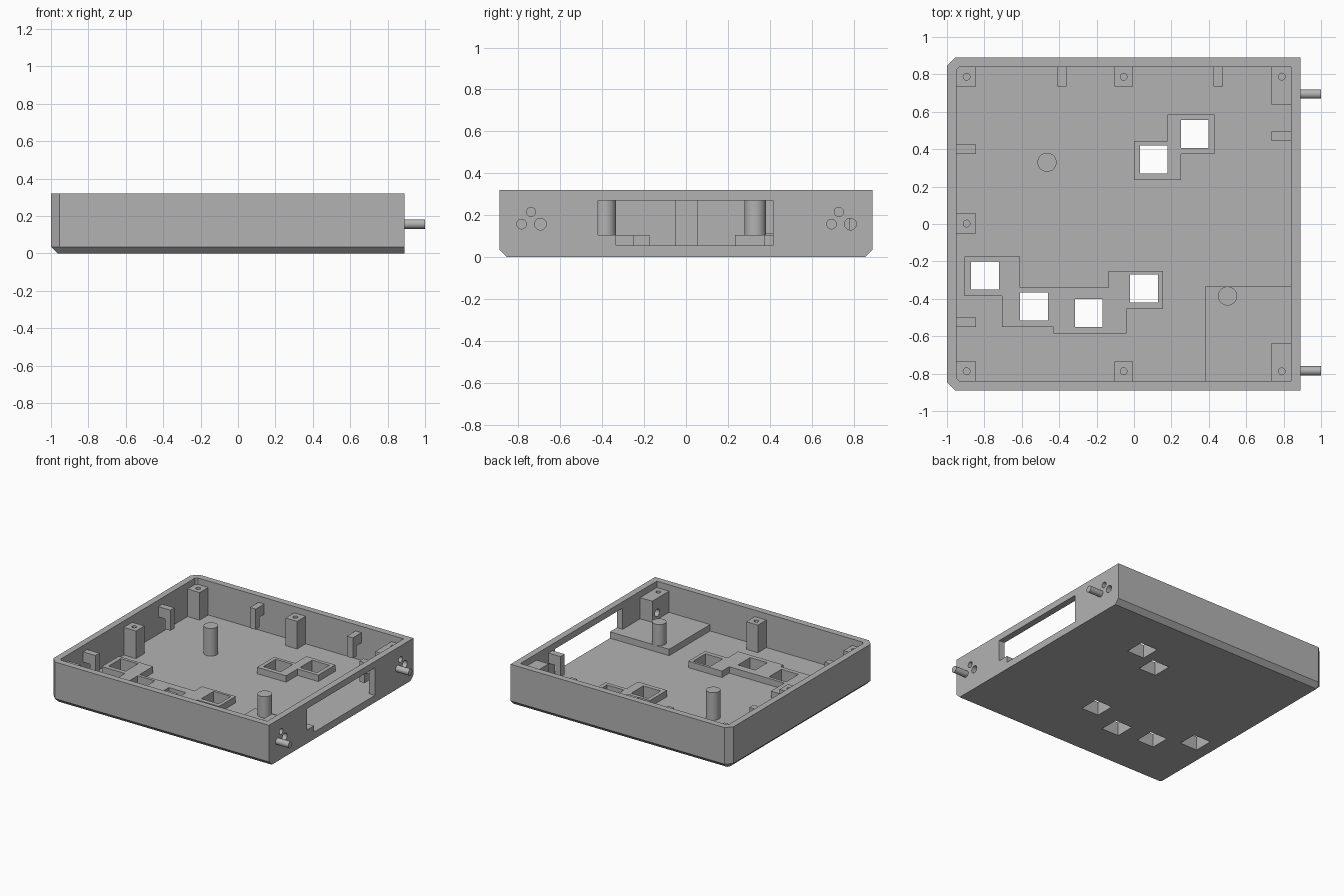
import bpy, bmesh, math

cube = bpy.data.objects.get("Cube")
if cube:
    bpy.data.objects.remove(cube, do_unlink=True)

grey = bpy.data.materials.new("plain grey")
grey.use_nodes = True
colour = (0.45, 0.45, 0.45, 1)
grey.diffuse_color = colour
grey.node_tree.nodes["Principled BSDF"].inputs["Base Color"].default_value = colour

FLOOR, PAD, POST, RIM = 0.055, 0.105, 0.27, 0.32


def finish(name, bm):
    bmesh.ops.recalc_face_normals(bm, faces=bm.faces[:])
    mesh = bpy.data.meshes.new(name)
    bm.to_mesh(mesh)
    bm.free()
    mesh.materials.append(grey)
    ob = bpy.data.objects.new(name, mesh)
    bpy.context.collection.objects.link(ob)
    return ob


def loft(name, rings):
    """Solid through matching rings of points, capped at both ends."""
    bm = bmesh.new()
    loops = [[bm.verts.new(p) for p in ring] for ring in rings]
    n = len(loops[0])
    for a, b in zip(loops, loops[1:]):
        for i in range(n):
            j = (i + 1) % n
            bm.faces.new((a[i], a[j], b[j], b[i]))
    bm.faces.new(loops[0])
    bm.faces.new(loops[-1])
    return finish(name, bm)


def prism(name, outline, z0, z1):
    return loft(name, [[(x, y, z) for x, y in outline] for z in (z0, z1)])


def box(name, x0, x1, y0, y1, z0, z1):
    return prism(name, [(x0, y0), (x1, y0), (x1, y1), (x0, y1)], z0, z1)


def rod(name, a, b, c, lo, hi, r, axis="Z"):
    """Cylinder from lo to hi: centre (a, b) for Z, or (b, c) for X."""
    rings = []
    for t in (lo, hi):
        ring = []
        for i in range(32):
            u = r * math.cos(i * math.tau / 32)
            v = r * math.sin(i * math.tau / 32)
            ring.append((t, b + u, c + v) if axis == "X" else (a + u, b + v, t))
        rings.append(ring)
    return loft(name, rings)


def smooth(ob):
    bpy.ops.object.select_all(action="DESELECT")
    ob.select_set(True)
    bpy.context.view_layer.objects.active = ob
    bpy.ops.object.shade_smooth_by_angle(angle=math.radians(30))


def cut(ob, cutter):
    """Subtract the cutter for good, then remove it."""
    mod = ob.modifiers.new("cut", "BOOLEAN")
    mod.operation, mod.solver, mod.object = "DIFFERENCE", "EXACT", cutter
    cutter.hide_render = True
    bpy.context.view_layer.objects.active = ob
    bpy.ops.object.modifier_apply(modifier=mod.name)
    bpy.data.objects.remove(cutter, do_unlink=True)


def tray_outline(x0, x1, y, c):
    return [(x0 + c, -y), (x1, -y), (x1, y), (x0 + c, y), (x0, y - c), (x0, -y + c)]


# Tray shell with chamfered left corners and bottom edges
lower = tray_outline(-0.965, 0.89, 0.855, 0.012)
upper = tray_outline(-1, 0.89, 0.89, 0.045)
shell = loft("tray_shell", [[(x, y, z) for x, y in ring] for ring, z in
                            ((lower, 0), (upper, 0.035), (upper, RIM))])
cut(shell, prism("cavity", tray_outline(-0.95, 0.84, 0.84, 0.015), FLOOR, 0.5))
cut(shell, box("side_opening", 0.8, 1, -0.42, 0.415, FLOOR, POST))

# Raised pads around the square windows
pad_back = prism("window_pad_back", [
    (0, 0.235), (0.25, 0.235), (0.25, 0.375), (0.43, 0.375),
    (0.43, 0.585), (0.18, 0.585), (0.18, 0.445), (0, 0.445)], 0.03, PAD)
pad_front = prism("window_pad_front", [
    (-0.905, -0.175), (-0.61, -0.175), (-0.61, -0.34), (-0.135, -0.34),
    (-0.135, -0.25), (0.155, -0.25), (0.155, -0.455), (-0.04, -0.455),
    (-0.04, -0.585), (-0.43, -0.585), (-0.43, -0.55), (-0.705, -0.55),
    (-0.705, -0.385), (-0.905, -0.385)], 0.03, PAD)
windows = [(0.105, 0.345, pad_back), (0.325, 0.48, pad_back),
           (-0.797, -0.275, pad_front), (-0.535, -0.44, pad_front),
           (-0.242, -0.475, pad_front), (0.053, -0.345, pad_front)]
for x, y, pad in windows:
    for target in (shell, pad):
        cut(target, box("window", x - 0.074, x + 0.074, y - 0.075, y + 0.075, -0.1, 0.2))

# Corner platform, with the plug that fills the low end of the side opening
box("platform", 0.38, 0.85, -0.85, -0.335, 0.03, PAD)
box("platform_plug", 0.84, 0.89, -0.42, -0.335, FLOOR, PAD)

# Round support columns
for name, x, y in (("back_column", -0.465, 0.33), ("front_column", 0.5, -0.385)):
    smooth(rod(name, x, y, 0, 0.03, POST, 0.051))

# Square screw posts, each with a drilled top
posts = [(-0.96, -0.845, 0.735, 0.85), (-0.96, -0.845, -0.05, 0.055),
         (-0.96, -0.845, -0.85, -0.735), (-0.105, -0.005, 0.735, 0.85),
         (-0.105, -0.005, -0.85, -0.735)]
for i, (x0, x1, y0, y1) in enumerate(posts):
    post = box(f"screw_post_{i + 1}", x0, x1, y0, y1, 0.03, POST)
    x = -0.895 if x0 < -0.5 else -0.055
    y = 0.0025 if abs(y0) < 0.1 else math.copysign(0.787, y0)
    cut(post, rod("screw_hole", x, y, 0, 0.13, 0.4, 0.018))

# End blocks behind the shafts, drilled together with the wall
for name, y0, y1, shaft_y, hole_y, pin_y in (
        ("back", 0.64, 0.85, 0.695, 0.785, 0.73),
        ("front", -0.85, -0.635, -0.785, -0.695, -0.74)):
    block = box(f"{name}_end_block", 0.735, 0.845, y0, y1, 0.03, POST)
    cut(block, rod("screw_hole", 0.79, math.copysign(0.788, y0), 0, 0.2, 0.4, 0.018))
    for target in (block, shell):
        cut(target, rod("cable_hole", 0, hole_y, 0.157, 0.6, 1.1, 0.028, "X"))
    cut(shell, rod("pin_hole", 0, pin_y, 0.215, 0.845, 1.1, 0.022, "X"))
    smooth(rod(f"{name}_shaft", 0, shaft_y, 0.157, 0.8, 1.0, 0.025, "X"))

# Hooked clips: an arm from the wall with a leg at its free end
clips = [("back_left_clip", -0.387, 0.845, 0, -1), ("back_right_clip", 0.45, 0.845, 0, -1),
         ("side_upper_clip", -0.955, 0.4, 1, 0), ("side_lower_clip", -0.955, -0.525, 1, 0),
         ("end_clip", 0.845, 0.47, -1, 0)]
for name, x, y, dx, dy in clips:
    profile = [(0, 0.19), (0.065, 0.19), (0.065, 0.11), (0.11, 0.11), (0.11, POST), (0, POST)]
    loft(name, [[(x + dx * d - dy * s, y + dy * d + dx * s, z) for d, z in profile]
                for s in (-0.025, 0.025)])
